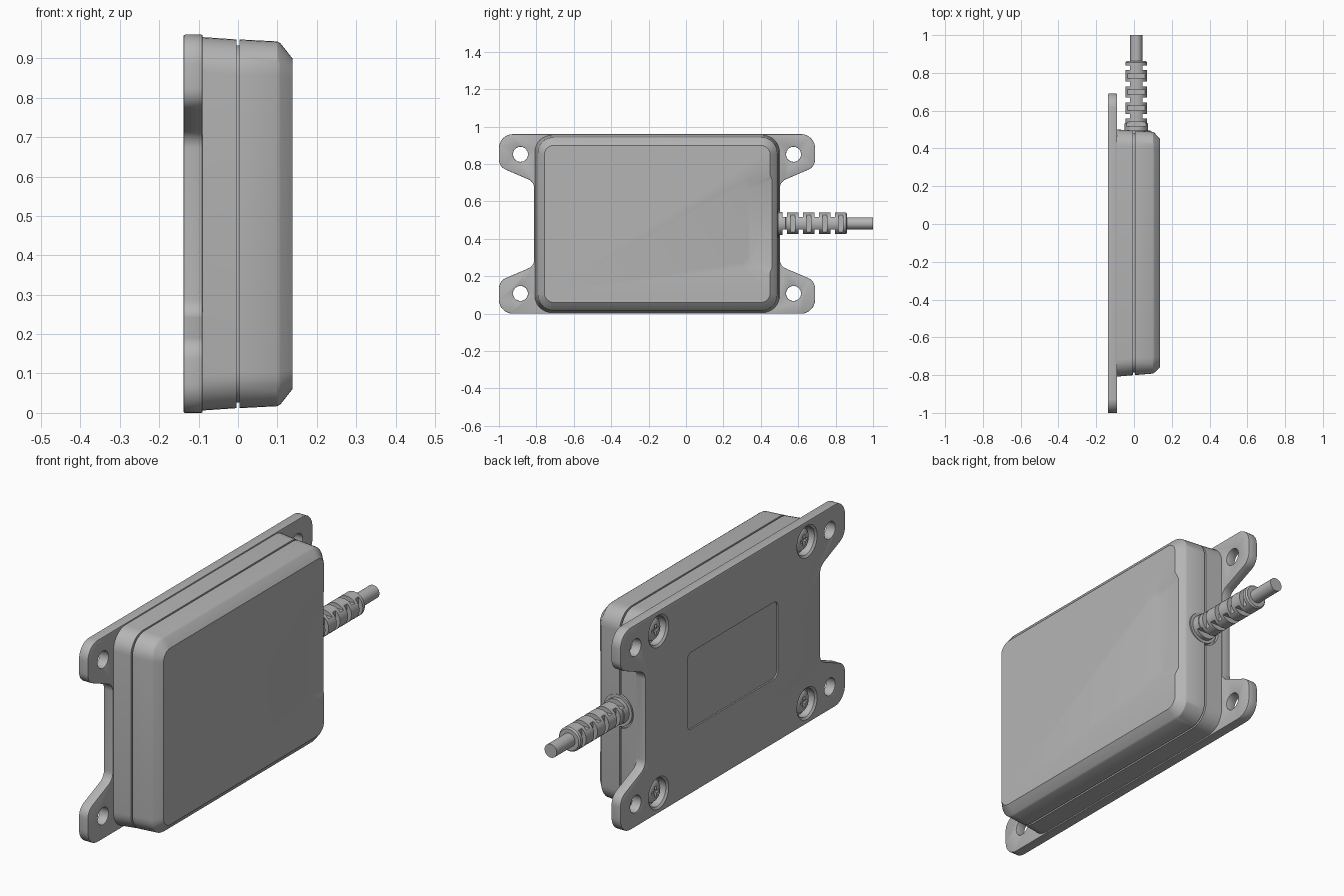
import bpy, bmesh, math
from mathutils import Vector

old = bpy.data.objects.get("Cube")
if old:
    bpy.data.objects.remove(old, do_unlink=True)

grey = bpy.data.materials.new("mid_grey")
grey.use_nodes = True
COLOR = (0.46, 0.46, 0.46, 1)
grey.diffuse_color = COLOR
grey.node_tree.nodes["Principled BSDF"].inputs["Base Color"].default_value = COLOR

MID_Y, MID_Z = -0.155, 0.48      # centre of the case
CABLE_X, CABLE_Z = 0.012, 0.483  # centre line of the cable


def fillet(points, steps=8):
    """Round the corners of a closed polygon given as (u, v, radius)."""
    out = []
    n = len(points)
    for i, (u, v, r) in enumerate(points):
        p = Vector((u, v))
        a = (Vector(points[i - 1][:2]) - p).normalized()
        b = (Vector(points[(i + 1) % n][:2]) - p).normalized()
        half = a.angle(b) / 2
        centre = p + (a + b).normalized() * (r / math.sin(half))
        reach = r / math.tan(half)
        s, e = p + a * reach - centre, p + b * reach - centre
        turn = math.atan2(s.x * e.y - s.y * e.x, s.dot(e))
        for k in range(steps + 1):
            t = turn * k / steps
            c, d = math.cos(t), math.sin(t)
            out.append((centre.x + s.x * c - s.y * d, centre.y + s.x * d + s.y * c))
    return out


def round_rect(y0, y1, half_z, r, zc=MID_Z):
    return fillet([(y0, zc - half_z, r), (y1, zc - half_z, r),
                   (y1, zc + half_z, r), (y0, zc + half_z, r)])


def loft(name, rings):
    """Skin a list of matching point rings and cap both ends."""
    bm = bmesh.new()
    rows = [[bm.verts.new(p) for p in ring] for ring in rings]
    n = len(rows[0])
    for a, b in zip(rows, rows[1:]):
        for i in range(n):
            j = (i + 1) % n
            bm.faces.new((a[i], a[j], b[j], b[i]))
    bm.faces.new(rows[0])
    bm.faces.new(rows[-1])
    bmesh.ops.recalc_face_normals(bm, faces=bm.faces[:])
    mesh = bpy.data.meshes.new(name)
    bm.to_mesh(mesh)
    bm.free()
    mesh.materials.append(grey)
    ob = bpy.data.objects.new(name, mesh)
    bpy.context.collection.objects.link(ob)
    return ob


def layers(name, sections):
    """Loft (x, outline) sections whose outlines lie in the y-z plane."""
    return loft(name, [[(x, y, z) for y, z in o] for x, o in sections])


def turned(name, axis, centre, profile, n=40):
    """Revolve (position, radius) pairs about an x or y axis line."""
    rings = []
    for t, r in profile:
        ring = []
        for k in range(n):
            a = 2 * math.pi * k / n
            u, v = centre[0] + r * math.cos(a), centre[1] + r * math.sin(a)
            ring.append((t, u, v) if axis == "x" else (u, t, v))
        rings.append(ring)
    return loft(name, rings)


def box(x, y, z):
    """Box from (low, high) pairs."""
    return layers("box_cutter", [(t, [(y[0], z[0]), (y[1], z[0]), (y[1], z[1]), (y[0], z[1])])
                                 for t in x])


def apply_mod(ob, mod):
    bpy.context.view_layer.objects.active = ob
    bpy.ops.object.modifier_apply(modifier=mod.name)


def combine(ob, other, operation="DIFFERENCE"):
    mod = ob.modifiers.new("cut", "BOOLEAN")
    mod.operation, mod.solver, mod.object = operation, "EXACT", other
    apply_mod(ob, mod)
    bpy.data.objects.remove(other, do_unlink=True)


def bevel(ob, width, segments=2):
    mod = ob.modifiers.new("soft_edge", "BEVEL")
    mod.width, mod.segments = width, segments
    mod.limit_method, mod.angle_limit = "ANGLE", math.radians(40)
    apply_mod(ob, mod)


def four(y, z):
    """Mirror a position to all four corners of the case."""
    return [(a, b) for a in (y, 2 * MID_Y - y) for b in (z, 2 * MID_Z - z)]


# Mounting plate with four ears
ear = [(0.502, 0.705, 0.05), (0.69, 0.785, 0.06), (0.69, 0.96, 0.075)]
upper = ear + [(2 * MID_Y - y, z, r) for y, z, r in reversed(ear)]
outline = fillet(upper + [(y, 2 * MID_Z - z, r) for y, z, r in reversed(upper)])
plate = layers("mounting_plate", [(-0.138, outline), (-0.09, outline)])
for pos in four(0.575, 0.852):
    combine(plate, turned("hole", "x", pos, [(-0.2, 0.04), (0, 0.04)]))
bevel(plate, 0.006)

# Rear shell, merged with the plate
rear = layers("rear_shell", [(-0.12, round_rect(-0.811, 0.502, 0.476, 0.09)),
                             (-0.004, round_rect(-0.80, 0.495, 0.468, 0.09))])
combine(rear, plate, "UNION")

# Screw wells, label recess and cable boss clearance
for pos in four(0.403, 0.865):
    combine(rear, turned("well", "x", pos, [(-0.15, 0.082), (-0.138, 0.076), (-0.13, 0.066),
                                            (-0.095, 0.066)]))
combine(rear, layers("label_cutter", [(x, round_rect(-0.494, 0.186, 0.183, 0.03, 0.488))
                                      for x in (-0.15, -0.131)]))
combine(rear, turned("boss_cutter", "y", (CABLE_X, CABLE_Z), [(0.482, 0.084), (0.55, 0.084)]))

# Seam core between the two shells
core = layers("seam_core", [(x, round_rect(-0.785, 0.48, 0.453, 0.08)) for x in (-0.03, 0.03)])

# Front shell with chamfered face
front = layers("front_shell", [(0.004, round_rect(-0.80, 0.495, 0.468, 0.09)),
                               (0.100, round_rect(-0.792, 0.488, 0.463, 0.085)),
                               (0.108, round_rect(-0.787, 0.483, 0.458, 0.082)),
                               (0.138, round_rect(-0.757, 0.45, 0.42, 0.05))])


# Shallow sloped recess on the front face, open toward the cable
def recess(grow):
    w, top = 0.305 + grow, 0.235 - grow
    return fillet([(0.333 - grow, MID_Z - 0.20 - grow, 0.03), (0.6, MID_Z - 0.265 - grow, 0.01),
                   (0.6, MID_Z + 0.265 + grow, 0.01), (0.333 - grow, MID_Z + 0.20 + grow, 0.03)])


combine(front, layers("recess_cutter", [(0.128, recess(0)), (0.138, recess(0.03)),
                                        (0.148, recess(0.06))]))

# Round boss where the cable leaves the case
boss = turned("cable_boss", "y", (CABLE_X, CABLE_Z), [(0.44, 0.075), (0.496, 0.075)])

# Strain relief with alternating slots
axis = (CABLE_X, CABLE_Z)
relief = turned("strain_relief", "y", axis, [(0.47, 0.061), (0.533, 0.061), (0.534, 0.057),
                                             (0.855, 0.057), (0.862, 0.051)])
FLAT, FAR = 0.034, 0.1
for i in range(4):
    y = 0.528 + 0.0855 * i
    for s in (-1, 1):
        far, near = s * FAR, s * FLAT
        combine(relief, box((CABLE_X - FAR, CABLE_X + FAR), (y - 0.013, y + 0.013),
                            sorted((CABLE_Z + near, CABLE_Z + far))))
        combine(relief, box(sorted((CABLE_X + near, CABLE_X + far)), (y + 0.03, y + 0.055),
                            (CABLE_Z - FAR, CABLE_Z + FAR)))

# Cable
cable = turned("cable", "y", axis, [(0.8, 0.032), (1.0, 0.032)])

# Cross-head screws in the wells
screws = []
for y, z in four(0.403, 0.865):
    screw = turned("screw", "x", (y, z), [(-0.09, 0.052), (-0.108, 0.052), (-0.116, 0.044),
                                          (-0.121, 0.028)], 32)
    for a, b in ((0.026, 0.007), (0.007, 0.026)):
        combine(screw, box((-0.13, -0.108), (y - a, y + a), (z - b, z + b)))
    screws.append(screw)

# Smooth shading with sharp edges kept
bpy.ops.object.select_all(action="DESELECT")
for ob in [rear, core, front, boss, relief, cable] + screws:
    ob.select_set(True)
bpy.context.view_layer.objects.active = rear
bpy.ops.object.shade_smooth_by_angle(angle=math.radians(30))
